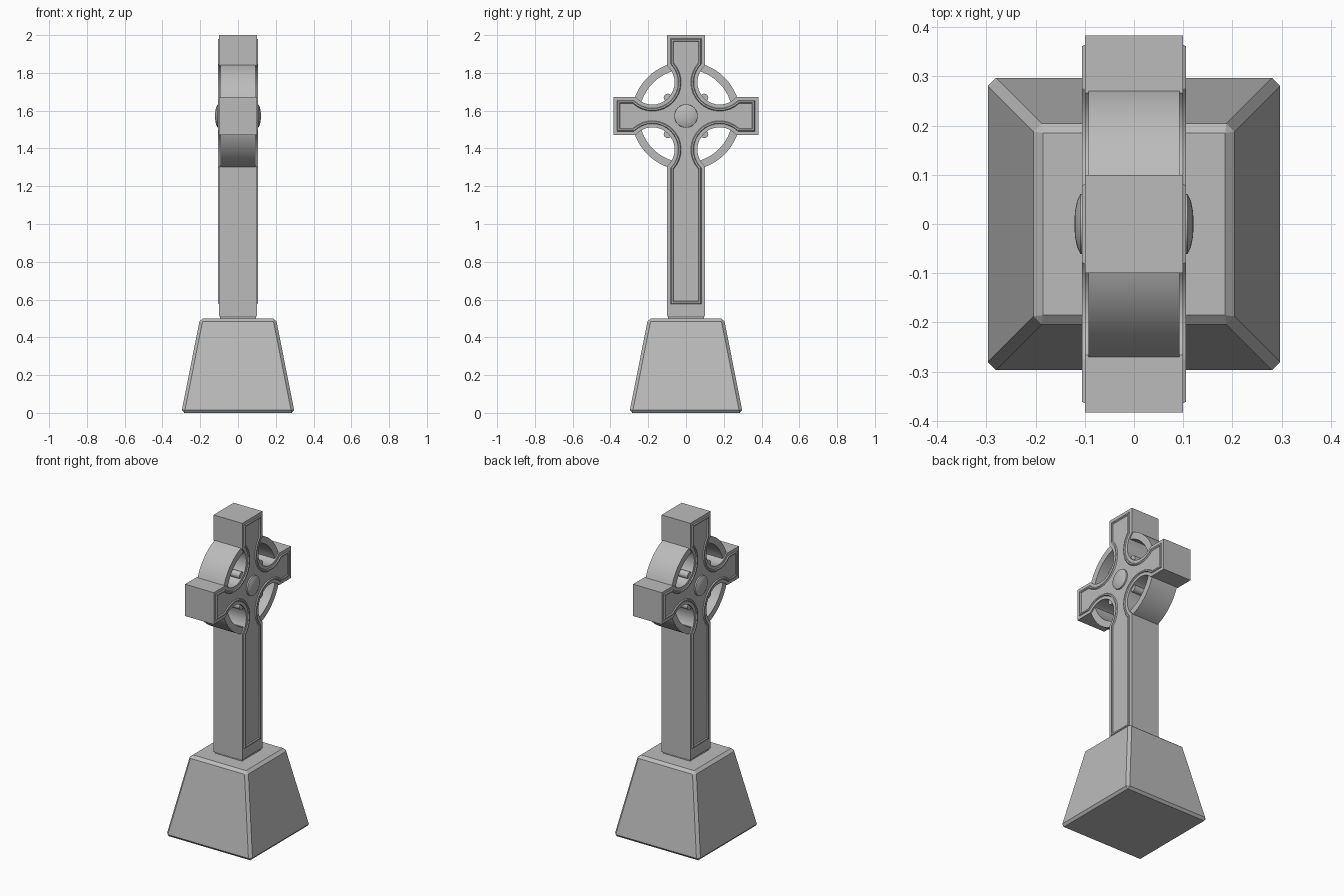
import bpy, bmesh
from math import sin, cos, pi, atan2, sqrt

cube = bpy.data.objects.get("Cube")
if cube:
    bpy.data.objects.remove(cube)

stone = bpy.data.materials.new("grey stone")
stone.use_nodes = True
GREY = (0.5, 0.5, 0.5, 1)
stone.diffuse_color = GREY
stone.node_tree.nodes["Principled BSDF"].inputs["Base Color"].default_value = GREY

HUB = 1.572                 # height of the crossing
HALF = 0.1                  # half width and half depth of the arms
SIDE, TOP, FOOT = 0.383, 0.428, 1.06
CUT, CUT_R = 0.178, 0.118   # round cut-outs in the corners of the crossing


def loft(name, loops, cap=True, cyclic=False, smooth=True):
    """Skin a row of equal-length point loops."""
    bm = bmesh.new()
    rows = [[bm.verts.new(p) for p in loop] for loop in loops]
    n = len(rows[0])
    pairs = list(zip(rows, rows[1:]))
    if cyclic:
        pairs.append((rows[-1], rows[0]))
    for a, b in pairs:
        for i in range(n):
            j = (i + 1) % n
            bm.faces.new((a[i], a[j], b[j], b[i]))
    if cap:
        bm.faces.new(rows[0])
        bm.faces.new(rows[-1])
    bmesh.ops.recalc_face_normals(bm, faces=bm.faces)
    mesh = bpy.data.meshes.new(name)
    bm.to_mesh(mesh)
    bm.free()
    mesh.materials.append(stone)
    obj = bpy.data.objects.new(name, mesh)
    bpy.context.collection.objects.link(obj)
    if smooth:
        bpy.ops.object.select_all(action="DESELECT")
        obj.select_set(True)
        bpy.context.view_layer.objects.active = obj
        bpy.ops.object.shade_smooth_by_angle(angle=pi / 6)
    return obj


def circle(x, r, y=0, z=HUB, n=64):
    return [(x, y + r * cos(2 * pi * i / n), z + r * sin(2 * pi * i / n))
            for i in range(n)]


def square(half, z):
    return [(half * a, half * b, z) for a, b in ((-1, -1), (1, -1), (1, 1), (-1, 1))]


def cross_outline(x, inset=0.0, foot_gap=0.0, steps=16):
    """Cross outline at depth x, drawn a given distance inside the edge."""
    w, r = HALF - inset, CUT_R + inset
    start = atan2(w - CUT, sqrt(r * r - (CUT - w) ** 2))
    end = -1.5 * pi - start
    arc = []
    for i in range(steps + 1):
        a = start + (end - start) * i / steps
        arc.append((CUT + r * cos(a), CUT + r * sin(a)))
    points = []
    for sy, sz in ((1, 1), (-1, 1), (-1, -1), (1, -1)):
        height = TOP if sz > 0 else FOOT - foot_gap
        corner = [(SIDE - inset, w)] + arc + [(w, height - inset)]
        if sy * sz < 0:
            corner.reverse()
        points += [(x, sy * y, HUB + sz * z) for y, z in corner]
    return points


# Tapered plinth with chamfered edges
plinth = loft("plinth", [square(0.3, 0), square(0.201, 0.5)], smooth=False)
chamfer = plinth.modifiers.new("chamfer", "BEVEL")
chamfer.width = 0.016
chamfer.segments = 1

# Short neck between plinth and shaft
loft("shaft_neck", [square(0.094, 0.49), square(0.094, 0.505), square(0.099, 0.515)],
     smooth=False)

# Cross body and the ring behind its arms
loft("cross_body", [cross_outline(-HALF), cross_outline(HALF)])
loft("ring", [circle(x, r, n=96) for x, r in
              ((-0.092, 0.288), (0.092, 0.288), (0.092, 0.247), (-0.092, 0.247))],
     cap=False, cyclic=True)

# Small ribs in the four cut-outs
for sy in (-1, 1):
    for sz in (-1, 1):
        loft("cutout_rib", [circle(x, 0.022, sy * 0.096, HUB + sz * 0.096, 16)
                            for x in (-0.092, 0.092)])

# Raised border and domed boss on both broad faces
for side, s in (("left", 1), ("right", -1)):
    border = ((0.018, 0.098), (0.022, 0.106), (0.030, 0.106), (0.036, 0.098))
    loft(side + "_border", [cross_outline(s * x, d, 0.045) for d, x in border], cap=False)
    dome = ((0.062, 0.098), (0.061, 0.109), (0.046, 0.116), (0.025, 0.120), (0.008, 0.121))
    loft(side + "_boss", [circle(s * x, r, n=32) for r, x in dome])
